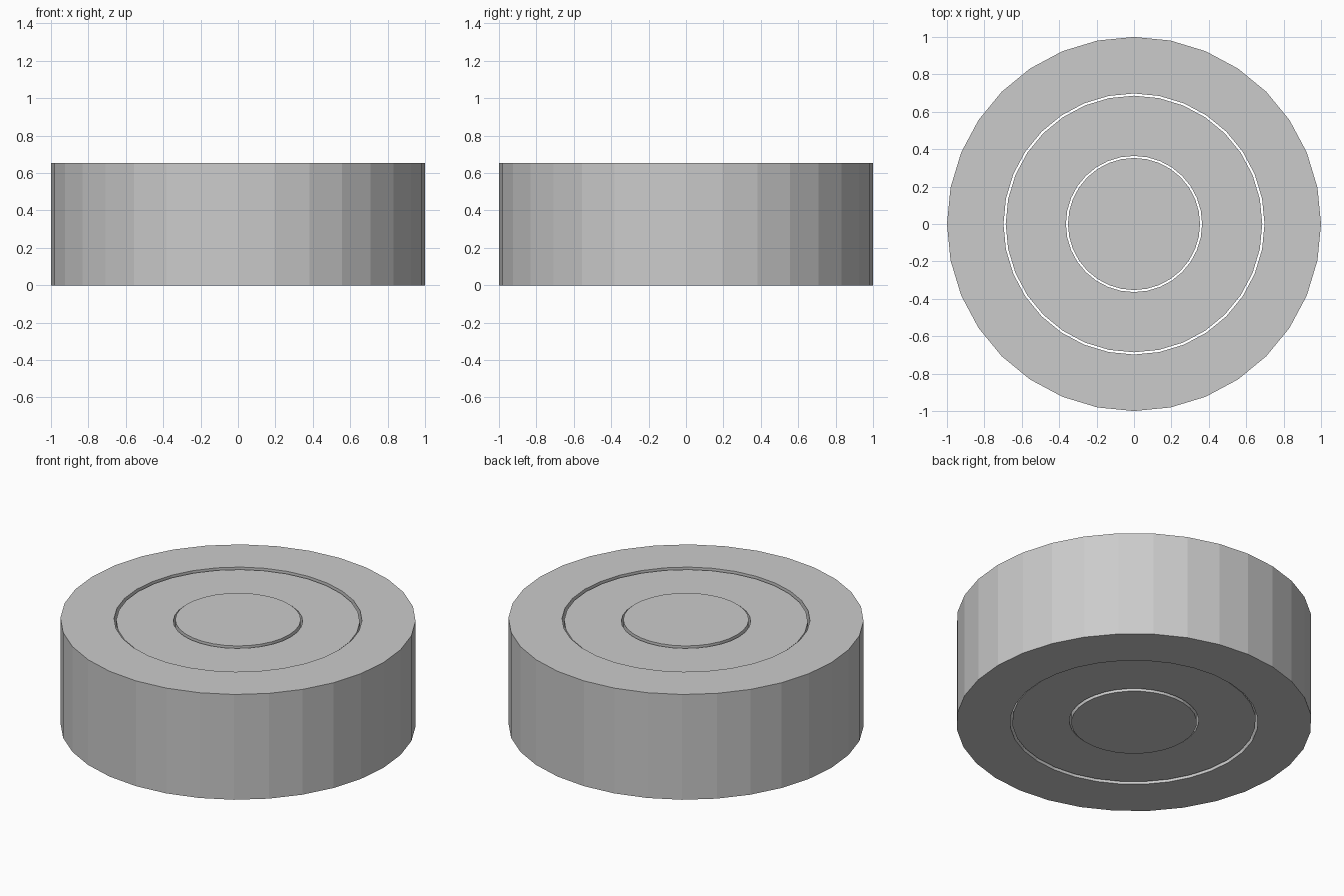
import bpy, bmesh
from math import cos, sin, tau

if "Cube" in bpy.data.objects:
    bpy.data.objects.remove(bpy.data.objects["Cube"])

SIDES = 32
HEIGHT = 0.654
RECESS = 0.01


def lathe(name, profile, closed):
    """Spin an (r, z) profile around z; a closed profile makes a ring."""
    bm = bmesh.new()
    loops = [[bm.verts.new((r * cos(tau * i / SIDES), r * sin(tau * i / SIDES), z))
              for i in range(SIDES)] for r, z in profile]
    pairs = list(zip(loops, loops[1:]))
    if closed:
        pairs.append((loops[-1], loops[0]))
    else:
        bm.faces.new(loops[0])
        bm.faces.new(loops[-1])
    for a, b in pairs:
        for i in range(SIDES):
            j = (i + 1) % SIDES
            bm.faces.new((a[i], a[j], b[j], b[i]))
    bmesh.ops.recalc_face_normals(bm, faces=bm.faces)
    mesh = bpy.data.meshes.new(name)
    bm.to_mesh(mesh)
    bm.free()
    obj = bpy.data.objects.new(name, mesh)
    bpy.context.collection.objects.link(obj)
    return obj


def ring(name, inner, outer, z0, z1):
    return lathe(name, [(inner, z0), (outer, z0), (outer, z1), (inner, z1)], True)


# Outer tyre band
ring("outer_ring", 0.698, 1.0, 0, HEIGHT)

# Middle band, slightly recessed on both faces
ring("middle_ring", 0.364, 0.686, RECESS, HEIGHT - RECESS)

# Solid core
lathe("core", [(0.353, 0), (0.353, HEIGHT)], False)
